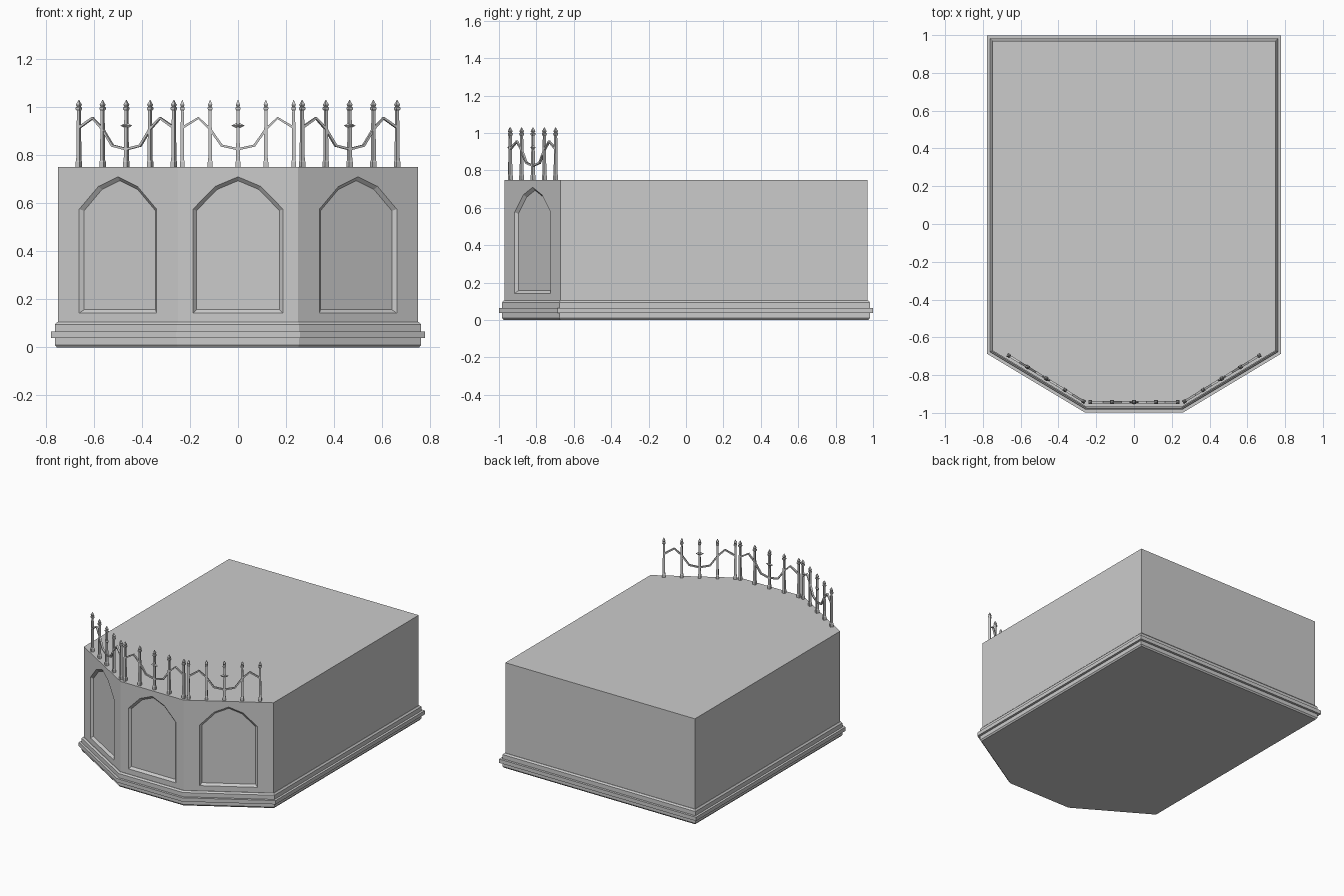
import bpy, bmesh, math
from mathutils import Vector, Matrix

if "Cube" in bpy.data.objects:
    bpy.data.objects.remove(bpy.data.objects["Cube"])


def offset(poly, d):
    """Mitred outward offset of a counter-clockwise outline."""
    out = []
    for i, p in enumerate(poly):
        p = Vector(p)
        a = (p - Vector(poly[i - 1])).normalized()
        b = (Vector(poly[(i + 1) % len(poly)]) - p).normalized()
        na, nb = Vector((a.y, -a.x)), Vector((b.y, -b.x))
        out.append(p + (na + nb) * d / (1 + na.dot(nb)))
    return out


def add_loft(bm, loops):
    rings = [[bm.verts.new(c) for c in loop] for loop in loops]
    n = len(rings[0])
    for r0, r1 in zip(rings, rings[1:]):
        for i in range(n):
            j = (i + 1) % n
            bm.faces.new((r0[i], r0[j], r1[j], r1[i]))
    bm.faces.new(rings[0][::-1])
    bm.faces.new(rings[-1])


def finish(name, bm, matrix=Matrix()):
    bmesh.ops.recalc_face_normals(bm, faces=bm.faces)
    me = bpy.data.meshes.new(name)
    bm.to_mesh(me)
    bm.free()
    ob = bpy.data.objects.new(name, me)
    ob.matrix_world = matrix
    bpy.context.collection.objects.link(ob)
    return ob


def loft(name, loops, matrix=Matrix()):
    bm = bmesh.new()
    add_loft(bm, loops)
    return finish(name, bm, matrix)


def place(x, y, angle):
    return Matrix.Translation((x, y, 0)) @ Matrix.Rotation(angle, 4, 'Z')


# footprint with a three-sided front
plan = [(-0.75, 0.97), (-0.75, -0.67), (-0.25, -0.97),
        (0.25, -0.97), (0.75, -0.67), (0.75, 0.97)]

# stepped base moulding
steps = [(0.005, 0), (0.0125, 0.01), (0.0125, 0.038), (0.029, 0.038),
         (0.029, 0.065), (0.0125, 0.065), (0.0125, 0.095), (0.003, 0.105)]
loft("base_moulding", [[(p.x, p.y, z) for p in offset(plan, d)] for d, z in steps])

# main block
body = loft("body", [[(x, y, z) for x, y in plan] for z in (0.1, 0.75)])

# recessed arched panels, cut with splayed sides
arch = [(-0.188, 0.142), (0.188, 0.142), (0.188, 0.575),
        (0.095, 0.67), (0, 0.71), (-0.095, 0.67), (-0.188, 0.575)]
slant = math.atan2(0.3, 0.5)
for side, x, y in ((-1, -0.5, -0.82), (0, 0, -0.97), (1, 0.5, -0.82)):
    cutter = loft("panel_cutter",
                  [[(p.x, v, p.y) for p in offset(arch, -v)] for v in (-0.015, 0.015)],
                  place(x, y, side * slant))
    cutter.hide_render = True
    cutter.hide_viewport = False
    cutter.display_type = 'WIRE'
    mod = body.modifiers.new("arched_panel", 'BOOLEAN')
    mod.operation = 'DIFFERENCE'
    mod.solver = 'EXACT'
    mod.object = cutter

# square spiked post profile: half width, height
post = [(0.010, 0.745), (0.010, 0.772), (0.008, 0.778), (0.006, 0.985),
        (0.010, 0.992), (0.010, 0.998), (0.006, 1.002), (0.009, 1.010), (0.001, 1.03)]
corners = [(-1, -1), (1, -1), (1, 1), (-1, 1)]
half_rail = [(-0.231, 0.915), (-0.165, 0.955), (-0.117, 0.91), (-0.068, 0.84), (0, 0.825)]
rail = half_rail + [(-x, z) for x, z in half_rail[-2::-1]]

# one railing section per front face
for side, x, y in ((-1, -0.465, -0.818), (0, 0, -0.943), (1, 0.465, -0.818)):
    m = place(x, y, side * math.radians(31.5))
    bm = bmesh.new()
    for k in range(-2, 3):
        add_loft(bm, [[(k * 0.116 + cx * r, cy * r, z) for cx, cy in corners]
                      for r, z in post])
    finish("railing_posts", bm, m)

    # swagged rail
    bm = bmesh.new()
    loops = []
    for i, (px, pz) in enumerate(rail):
        a, b = rail[max(i - 1, 0)], rail[min(i + 1, len(rail) - 1)]
        t = Vector((b[0] - a[0], b[1] - a[1])).normalized() * 0.005
        loops.append([(px + t.y * s, w * 0.006, pz - t.x * s) for s, w in corners])
    add_loft(bm, loops)
    finish("railing_swag", bm, m)

    # diamond ornament on the middle post
    bm = bmesh.new()
    ring = [bm.verts.new(c) for c in ((0.028, 0, 0.923), (0, 0.012, 0.923),
                                      (-0.028, 0, 0.923), (0, -0.012, 0.923))]
    for z in (0.937, 0.909):
        tip = bm.verts.new((0, 0, z))
        for i in range(4):
            bm.faces.new((ring[i], ring[(i + 1) % 4], tip))
    finish("railing_diamond", bm, m)
